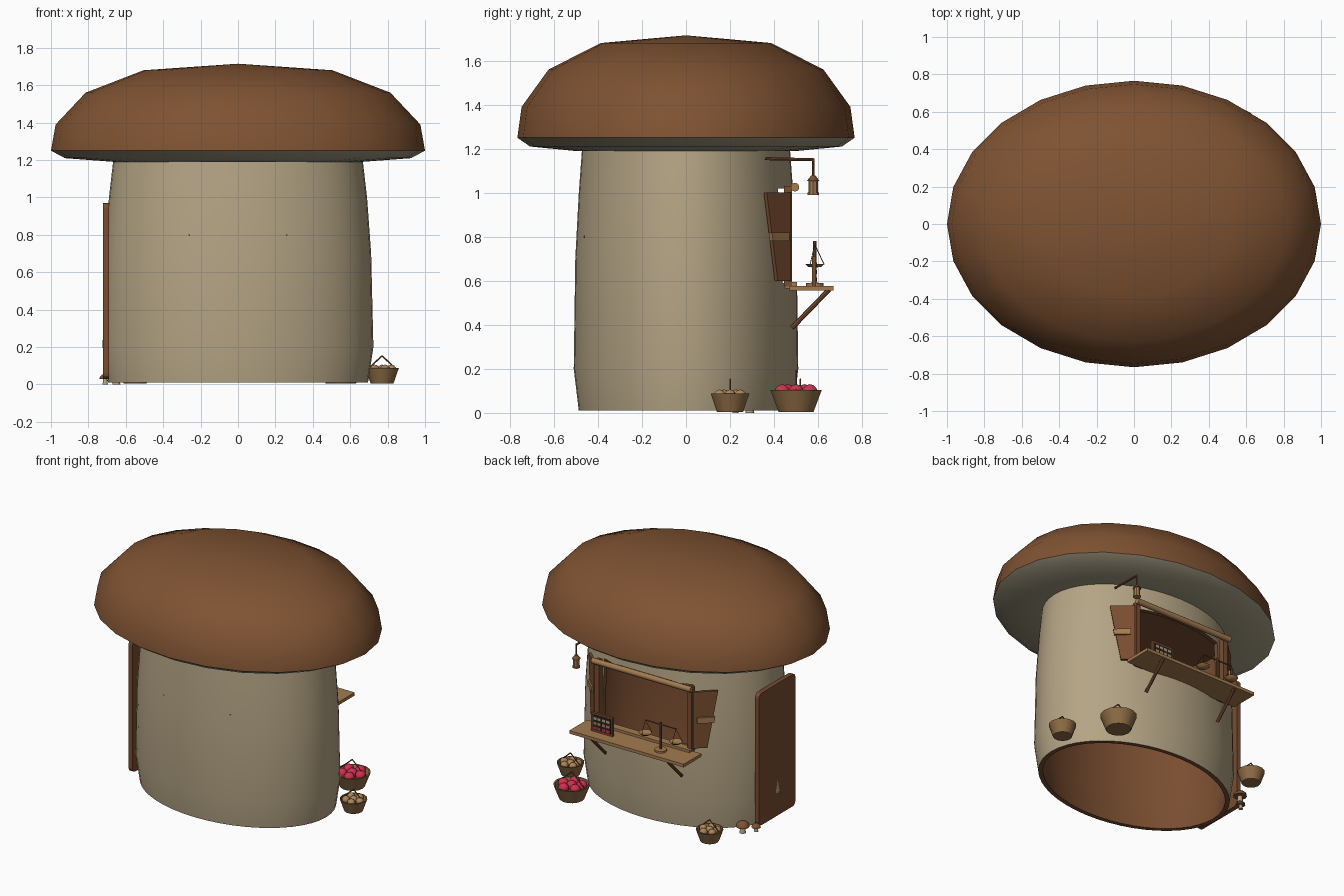
import bpy, bmesh, math
from mathutils import Vector

if "Cube" in bpy.data.objects:
    bpy.data.objects.remove(bpy.data.objects["Cube"])

def mat(name, rgb):
    m = bpy.data.materials.new(name)
    m.diffuse_color = (*rgb, 1)
    m.use_nodes = True
    m.node_tree.nodes["Principled BSDF"].inputs["Base Color"].default_value = m.diffuse_color
    return m

CAP = mat("cap_brown", (0.21, 0.085, 0.032))
STEM = mat("stem_tan", (0.46, 0.375, 0.235))
GILL = mat("gill_grey_tan", (0.36, 0.32, 0.22))
WOOD = mat("dark_wood", (0.19, 0.075, 0.03))
PALE = mat("pale_wood", (0.37, 0.20, 0.08))
WICKER = mat("wicker", (0.27, 0.15, 0.06))
RED = mat("fruit_red", (0.62, 0.03, 0.08))
TAN = mat("bun_tan", (0.42, 0.24, 0.10))
BLACK = mat("board_dark", (0.025, 0.018, 0.015))

def finish(name, bm, mats, angle=40):
    bmesh.ops.recalc_face_normals(bm, faces=bm.faces)
    me = bpy.data.meshes.new(name)
    bm.to_mesh(me)
    bm.free()
    ob = bpy.data.objects.new(name, me)
    bpy.context.collection.objects.link(ob)
    for m in mats:
        me.materials.append(m)
    if angle:
        bpy.ops.object.select_all(action='DESELECT')
        ob.select_set(True)
        bpy.context.view_layer.objects.active = ob
        bpy.ops.object.shade_smooth_by_angle(angle=math.radians(angle))
    return ob

def lathe(name, profile, mats, centre=(0, 0, 0), seg=12, closed=False, rule=None, angle=40):
    """Turn (rx, ry, z) points about a vertical axis; rule gives a material per band."""
    bm = bmesh.new()
    rings = []
    for rx, ry, z in profile:
        rings.append([bm.verts.new((centre[0] + rx * math.cos(2 * math.pi * i / seg),
                                    centre[1] + ry * math.sin(2 * math.pi * i / seg),
                                    centre[2] + z)) for i in range(seg)])
    n = len(rings)
    for k in range(n if closed else n - 1):
        a, b = rings[k], rings[(k + 1) % n]
        for i in range(seg):
            j = (i + 1) % seg
            f = bm.faces.new((a[i], a[j], b[j], b[i]))
            f.material_index = rule(k) if rule else 0
    bmesh.ops.remove_doubles(bm, verts=bm.verts, dist=1e-5)
    return finish(name, bm, mats, angle)

def turned(name, pts, m, centre, seg=12):
    return lathe(name, [(r, r, z) for r, z in pts], [m], centre, seg)

def box(name, lo, hi, m, bevel=0):
    bm = bmesh.new()
    bmesh.ops.create_cube(bm, size=1)
    for v in bm.verts:
        v.co = [lo[i] + (v.co[i] + 0.5) * (hi[i] - lo[i]) for i in range(3)]
    if bevel:
        edges = [e for e in bm.edges if abs(e.verts[0].co.x - e.verts[1].co.x) > 1e-4]
        bmesh.ops.bevel(bm, geom=edges, offset=bevel, segments=3, affect='EDGES', profile=0.5)
    return finish(name, bm, [m], 0)

def rod(name, a, b, r, m, seg=8):
    a, b = Vector(a), Vector(b)
    bm = bmesh.new()
    bmesh.ops.create_cone(bm, cap_ends=True, segments=seg, radius1=r, radius2=r, depth=(b - a).length)
    rot = (b - a).to_track_quat('Z', 'Y')
    for v in bm.verts:
        v.co = rot @ v.co + (a + b) / 2
    return finish(name, bm, [m])

def panel(name, corners, thick, m):
    """Flat panel through four corners, thickened along its normal."""
    c = [Vector(p) for p in corners]
    n = (c[1] - c[0]).cross(c[3] - c[0]).normalized() * thick / 2
    bm = bmesh.new()
    f, k = [bm.verts.new(p + n) for p in c], [bm.verts.new(p - n) for p in c]
    bm.faces.new(f)
    bm.faces.new(k[::-1])
    for i in range(4):
        j = (i + 1) % 4
        bm.faces.new((f[i], k[i], k[j], f[j]))
    return finish(name, bm, [m], 0)

# mushroom cap with pale underside
cap = [(0, 1.715), (0.505, 1.68), (0.815, 1.56), (0.975, 1.39), (1.0, 1.25),
       (0.925, 1.21), (0.66, 1.19), (0, 1.19)]
lathe("cap", [(r, r * 0.766, z) for r, z in cap], [CAP, GILL], seg=24,
      rule=lambda k: 1 if k >= 4 else 0)

# hollow stem, brown inside, with a window hole at the back
outer = [(0.695, 0.487, 0.01), (0.724, 0.51, 0.2), (0.712, 0.503, 0.7),
         (0.69, 0.487, 1.0), (0.668, 0.473, 1.19)]
inner = [(x - 0.03, y - 0.03, z) for x, y, z in reversed(outer)]
stem = lathe("stem", outer + inner, [STEM, WOOD], seg=48, closed=True,
             rule=lambda k: 1 if k >= 4 else 0)
cutter = box("window_cutter", (-0.35, 0.2, 0.59), (0.35, 0.8, 1.02), STEM)
cutter.data.materials.append(WOOD)
for p in cutter.data.polygons:
    p.material_index = 1
cutter.hide_render = True
mod = stem.modifiers.new("window", 'BOOLEAN')
mod.operation, mod.solver, mod.object = 'DIFFERENCE', 'EXACT', cutter
bpy.context.view_layer.objects.active = stem
bpy.ops.object.modifier_apply(modifier="window")
bpy.data.objects.remove(cutter)
lathe("ceiling", [(0.64, 0.445, 1.185), (0, 0, 1.185)], [WOOD], seg=24)

# door on the left side
box("door", (-0.722, -0.2, 0.03), (-0.69, 0.21, 0.97), WOOD, 0.03)

# window frame, shutters, counter braces
rod("window_lintel", (-0.39, 0.495, 1.025), (0.39, 0.495, 1.025), 0.02, PALE, 10)
box("window_sill", (-0.38, 0.45, 0.565), (0.38, 0.505, 0.595), PALE)
box("counter", (-0.45, 0.47, 0.555), (0.45, 0.67, 0.577), PALE)
for s in (-1, 1):
    box("window_post", (s * 0.365 - 0.017, 0.445, 0.575), (s * 0.365 + 0.017, 0.482, 1.03), WOOD)
    panel("shutter", [(s * 0.385, 0.47, 0.6), (s * 0.455, 0.41, 0.6),
                      (s * 0.505, 0.36, 1.0), (s * 0.385, 0.47, 1.0)], 0.018, WOOD)
    panel("shutter_strip", [(s * 0.411, 0.462, 0.78), (s * 0.492, 0.388, 0.78),
                            (s * 0.497, 0.383, 0.82), (s * 0.411, 0.462, 0.82)], 0.02, PALE)
    rod("counter_brace", (s * 0.3, 0.65, 0.56), (s * 0.3, 0.48, 0.385), 0.011, WOOD)
    rod("wall_peg", (s * 0.26, -0.40, 0.8), (s * 0.26, -0.463, 0.8), 0.006, WOOD)

# hanging lantern
LX, LY = 0.46, 0.578
rod("lantern_arm", (LX, 0.36, 1.155), (LX, LY, 1.15), 0.007, WOOD)
rod("lantern_hook", (LX, LY, 1.155), (LX, LY, 1.07), 0.005, WOOD)
turned("lantern_body", [(0, 0.99), (0.026, 0.99), (0.026, 1.0), (0.021, 1.0), (0.021, 1.055), (0, 1.055)],
       PALE, (LX, LY, 0), 8)
turned("lantern_roof", [(0, 1.053), (0.029, 1.053), (0.01, 1.078), (0, 1.08)], WOOD, (LX, LY, 0), 8)

# balance scale on the counter
SX, SY = -0.21, 0.585
turned("scale_base", [(0, 0.575), (0.04, 0.575), (0.04, 0.59), (0, 0.592)], PALE, (SX, SY, 0))
rod("scale_post", (SX, SY, 0.58), (SX, SY, 0.78), 0.008, WOOD)
rod("scale_beam", (SX - 0.12, SY, 0.765), (SX + 0.12, SY, 0.765), 0.005, WOOD, 6)
for s in (-1, 1):
    px = SX + s * 0.12
    turned("scale_pan", [(0, 0.66), (0.03, 0.663), (0.045, 0.677), (0.03, 0.67), (0, 0.666)], PALE, (px, SY, 0))
    for k in range(3):
        a = math.radians(90 + 120 * k)
        rod("scale_string", (px, SY, 0.765),
            (px + 0.042 * math.cos(a), SY + 0.042 * math.sin(a), 0.675), 0.002, WOOD, 4)

# framed menu board with rows of small painted marks
box("board_frame", (0.165, 0.572, 0.577), (0.335, 0.59, 0.71), WOOD)
box("board_face", (0.178, 0.588, 0.59), (0.322, 0.593, 0.697), BLACK)
for row, m in enumerate((RED, TAN, STEM)):
    for c in range(4):
        x, z = 0.187 + 0.034 * c, 0.597 + 0.034 * row
        box("board_mark", (x, 0.592, z), (x + 0.025, 0.595, z + 0.018), m)

# baskets of goods with pointed handles
def basket(x, y, r, h, fill):
    turned("basket", [(0, 0.005), (r * 0.68, 0.005), (r, h), (r * 0.92, h), (r * 0.8, h * 0.65), (0, h * 0.65)],
           WICKER, (x, y, 0), 14)
    for s in (-1, 1):
        rod("basket_handle", (x + s * r * 0.9, y, h - 0.01), (x, y, h + r * 0.72), 0.004, WOOD, 6)
    for k in range(6):
        d, a = (0 if k == 5 else r * 0.55), 2 * math.pi * k / 5
        bm = bmesh.new()
        bmesh.ops.create_icosphere(bm, subdivisions=2, radius=r * 0.3)
        bmesh.ops.translate(bm, verts=bm.verts, vec=(x + d * math.cos(a), y + d * math.sin(a), h * 0.9))
        finish("basket_goods", bm, [fill])

basket(0.77, 0.20, 0.09, 0.088, TAN)
basket(0.55, 0.50, 0.12, 0.105, RED)
basket(-0.55, 0.52, 0.09, 0.088, TAN)

# little mushrooms beside the door
for x, y, s in ((-0.65, 0.29, 1.25), (-0.71, 0.225, 0.85)):
    turned("small_stalk", [(0, 0), (0.017 * s, 0), (0.011 * s, 0.04 * s), (0, 0.04 * s)], STEM, (x, y, 0), 10)
    turned("small_cap", [(0, 0.035 * s), (0.036 * s, 0.035 * s), (0.033 * s, 0.05 * s),
                         (0.018 * s, 0.063 * s), (0, 0.067 * s)], CAP, (x, y, 0), 12)
